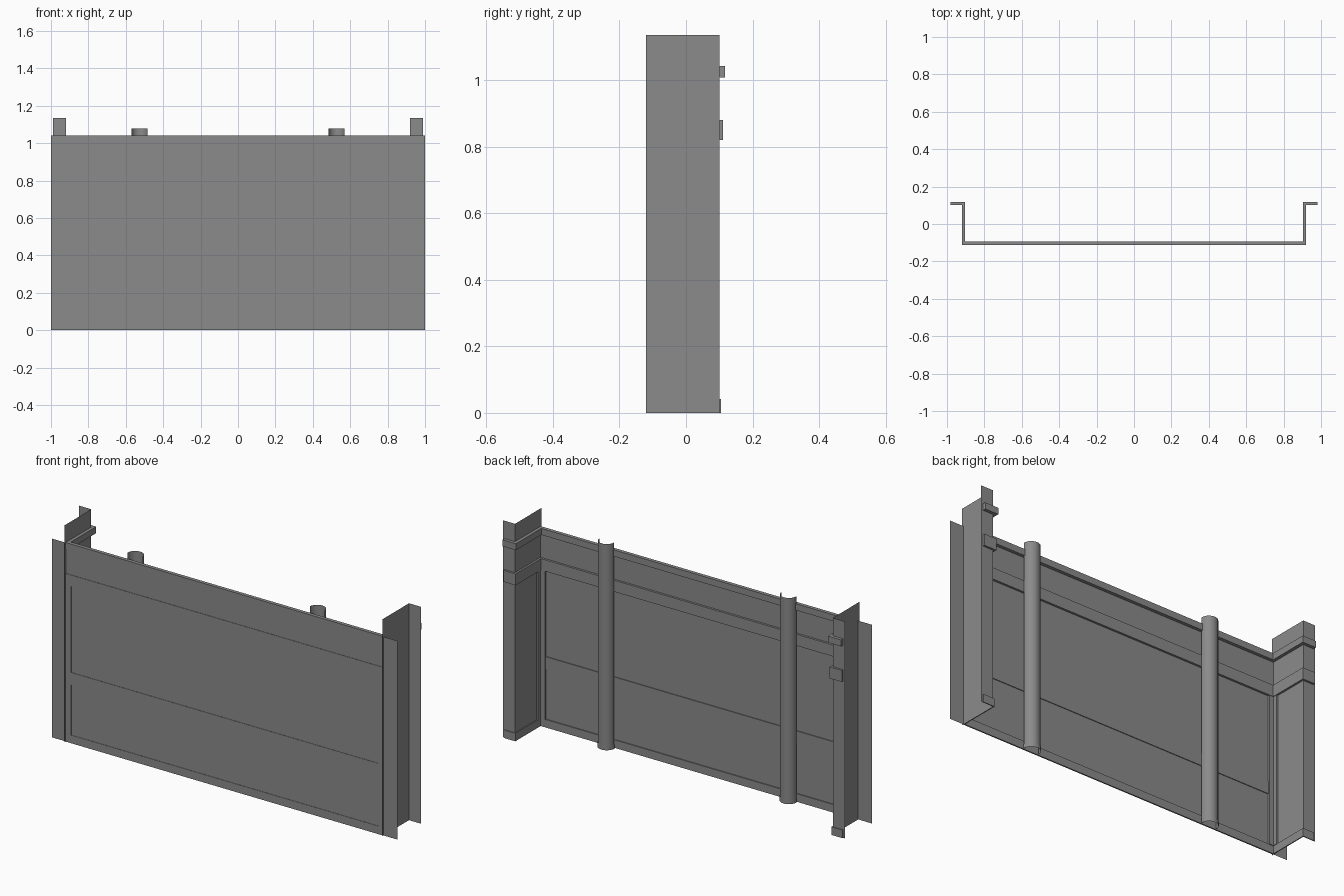
import bpy, math

if "Cube" in bpy.data.objects:
    bpy.data.objects.remove(bpy.data.objects["Cube"])

WX, YF, YB = 0.92, -0.12, 0.10      # side wall x, return front edge y, rear flange y
YW, YT = -0.11, -0.112              # main wall plane, back of the trims just proud of it
FX = 0.99                           # outer edge of rear flanges

grey = bpy.data.materials.new("dark_grey")
grey.diffuse_color = (0.257, 0.257, 0.257, 1)
grey.use_nodes = True
grey.node_tree.nodes["Principled BSDF"].inputs["Base Color"].default_value = grey.diffuse_color


def mesh(name, verts, faces):
    me = bpy.data.meshes.new(name)
    me.from_pydata(verts, [], faces)
    me.update()
    me.materials.append(grey)
    ob = bpy.data.objects.new(name, me)
    bpy.context.collection.objects.link(ob)
    return ob


def sheet(name, path, z0, z1):
    """Thin upright wall following a plan path."""
    n = len(path)
    verts = [(x, y, z) for z in (z0, z1) for x, y in path]
    return mesh(name, verts, [(i, i + 1, n + i + 1, n + i) for i in range(n - 1)])


def u_path(t, y):
    """Plan of the recess with both flanges, offset by t; y is the wall-side run."""
    half = [(-0.98, YB + t), (-WX + t, YB + t), (-WX + t, y)]
    return half + [(-x, y) for x, y in reversed(half)]


def moulding(name, z0, z1, t):
    """Rectangular trim wrapping the whole recess, mitred at the corners."""
    outer, inner = u_path(0.0005, YT), u_path(t, YW + t)
    n = len(outer)
    rings = [(outer, z0), (inner, z0), (inner, z1), (outer, z1)]
    verts = [(x, y, z) for p, z in rings for x, y in p]
    faces = []
    for k in range(4):
        a, b = k * n, (k + 1) % 4 * n
        faces += [(a + i, a + i + 1, b + i + 1, b + i) for i in range(n - 1)]
    faces += [(0, n, 2 * n, 3 * n), (n - 1, 4 * n - 1, 3 * n - 1, 2 * n - 1)]
    return mesh(name, verts, faces)


def box(name, x0, x1, y0, y1, z0, z1):
    v = [(x, y, z) for z in (z0, z1) for x, y in ((x0, y0), (x1, y0), (x1, y1), (x0, y1))]
    f = [(3, 2, 1, 0), (4, 5, 6, 7)] + [(i, (i + 1) % 4, (i + 1) % 4 + 4, i + 4) for i in range(4)]
    return mesh(name, v, f)


def half_round(name, cx, r, z0, z1, seg=14):
    """Open half-round shell standing against the wall."""
    cy = -0.0985
    arc = [(cx + r * math.cos(math.pi * i / seg), cy + r * math.sin(math.pi * i / seg))
           for i in range(seg + 1)]
    ob = sheet(name, arc, z0, z1)
    bpy.ops.object.select_all(action='DESELECT')
    bpy.context.view_layer.objects.active = ob
    ob.select_set(True)
    bpy.ops.object.shade_smooth_by_angle(angle=math.radians(40))
    return ob


# Main wall with side wings
sheet("main_wall", [(1, YW), (WX, YW), (-WX, YW), (-1, YW)], 0, 1.04)

# Trims that wrap wall, returns and flanges
moulding("crown_moulding", 1.008, 1.042, 0.017)
moulding("picture_rail", 0.82, 0.88, 0.011)
moulding("skirting", 0.0, 0.042, 0.005)

# Low rail on the main wall
box("dado_rail", -WX, WX, YT, YW + 0.004, 0.305, 0.37)

for s, side in ((-1, "left"), (1, "right")):
    # Return wall and rear flange
    sheet(f"{side}_return_wall", [(s * WX, YF), (s * WX, YB), (s * FX, YB)], 0, 1.135)
    # Corner strips framing the lower panels
    xs = sorted((s * (WX - 0.0005), s * (WX - 0.032)))
    box(f"{side}_corner_strip", *xs, YT, YW + 0.009, 0.04, 0.82)
    xs = sorted((s * (WX - 0.0005), s * (WX - 0.008)))
    box(f"{side}_return_front_strip", *xs, YW + 0.009, YW + 0.032, 0.04, 0.82)
    # Half-round pipe column and its foot collar
    half_round(f"{side}_column", s * 0.527, 0.0425, 0, 1.078)
    half_round(f"{side}_column_foot", s * 0.527, 0.045, 0, 0.022)
